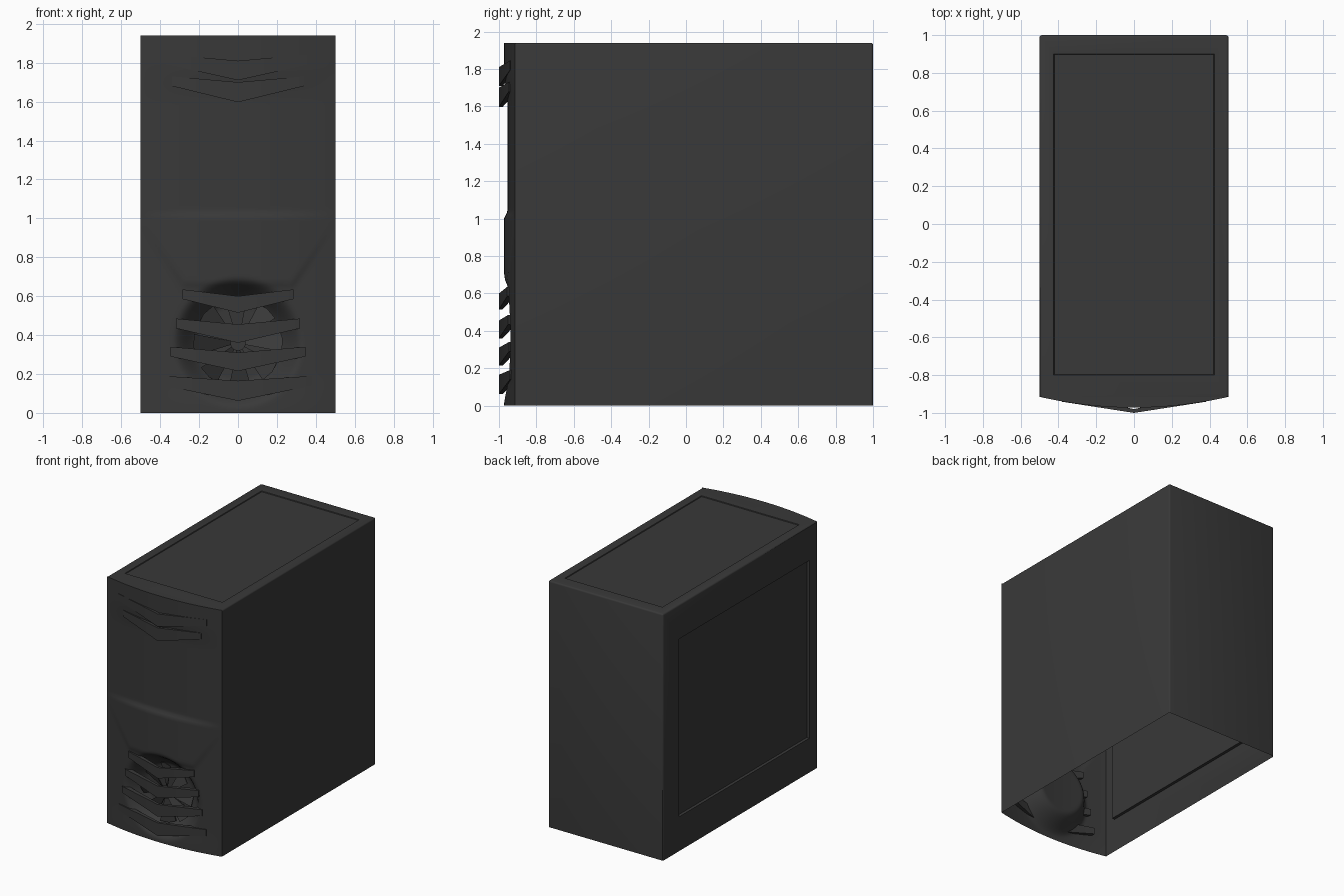
import bpy, bmesh, math
from mathutils import Vector, Matrix

if "Cube" in bpy.data.objects:
    bpy.data.objects.remove(bpy.data.objects["Cube"])

W, H, YF = 0.5, 1.94, -0.915          # half width, height, front seam
FAN = (0.0, 0.36)                     # fan centre (x, z)

black = bpy.data.materials.new("black_plastic")
black.diffuse_color = (0.04, 0.04, 0.04, 1)
black.use_nodes = True
black.node_tree.nodes["Principled BSDF"].inputs["Base Color"].default_value = black.diffuse_color


def finish(bm, name, angle=30):
    me = bpy.data.meshes.new(name)
    bmesh.ops.recalc_face_normals(bm, faces=bm.faces[:])
    bm.to_mesh(me)
    bm.free()
    ob = bpy.data.objects.new(name, me)
    bpy.context.collection.objects.link(ob)
    me.materials.append(black)
    bpy.ops.object.select_all(action='DESELECT')
    bpy.context.view_layer.objects.active = ob
    ob.select_set(True)
    bpy.ops.object.shade_smooth_by_angle(angle=math.radians(angle))
    return ob


def smooth(a, b, t):
    t = min(max((t - a) / (b - a), 0), 1)
    return t * t * (3 - 2 * t)


def sunken_panel(bm, face, corner, step):
    """Inset a face to given corners, then sink it along step."""
    bmesh.ops.inset_individual(bm, faces=[face], thickness=0.05)
    for v in face.verts:
        v.co = corner(v.co)
    bmesh.ops.inset_individual(bm, faces=[face], thickness=0.004)
    for v in face.verts:
        v.co += Vector(step)


# case shell: open underneath and at the front, with a sunken top and left panel
bm = bmesh.new()
bmesh.ops.create_cube(bm, size=1)
for v in bm.verts:
    v.co = (v.co.x * 2 * W, 1 if v.co.y > 0 else YF, H if v.co.z > 0 else 0)
bm.normal_update()
bmesh.ops.delete(bm, geom=[f for f in bm.faces if f.normal.z < -.9 or f.normal.y < -.9],
                 context='FACES_ONLY')
bm.normal_update()
top = next(f for f in bm.faces if f.normal.z > .9)
left = next(f for f in bm.faces if f.normal.x < -.9)
sunken_panel(bm, top, lambda c: Vector((math.copysign(.425, c.x), .9 if c.y > 0 else -.8, H)),
             (0, 0, -.006))
sunken_panel(bm, left, lambda c: Vector((-W, .8 if c.y > 0 else -.82, 1.67 if c.z > 1 else .27)),
             (.02, 0, 0))


def outer_edge(e):
    a, b = (v.co for v in e.verts)
    hits = [abs(abs(a.x) - W) < 1e-4 and abs(a.x - b.x) < 1e-4,
            a.y > .999 and b.y > .999, a.z > H - .001 and b.z > H - .001]
    return sum(hits) == 2


bmesh.ops.bevel(bm, geom=[e for e in bm.edges if outer_edge(e)], offset=.012,
                segments=3, profile=.5, affect='EDGES')
finish(bm, "case_shell")


# front panel: bowed sheet with a shallow middle band and a round fan well
def front_y(x, z):
    bow = 1 - (x / W) ** 2
    y = YF - .057 * bow
    y += .017 * bow * smooth(1.0, 1.04, z) * (1 - smooth(1.6, 1.8, z))
    flare = .68 + max(abs(x) - .28, 0) * 1.45         # diagonal crease
    y += .012 * bow * (1 - smooth(flare - .05, flare, z)) * smooth(.0, .2, z)
    r = math.hypot(x - FAN[0], z - FAN[1])
    return y + .13 * (1 - smooth(.19, .34, r))


NX, NZ = 64, 124
bm = bmesh.new()
grid = []
for j in range(NZ + 1):
    z = H * j / NZ
    grid.append([bm.verts.new((x, front_y(x, z), z))
                 for x in (-W + 2 * W * i / NX for i in range(NX + 1))])
for j in range(NZ):
    for i in range(NX):
        bm.faces.new((grid[j][i], grid[j][i + 1], grid[j + 1][i + 1], grid[j + 1][i]))
# cap closing the bow at the top
rim = [bm.verts.new((v.co.x, YF, H)) for v in grid[-1][1:-1]]
bm.faces.new(grid[-1] + rim[::-1])
finish(bm, "front_panel", 40)


# chevron grille bars: half width, end top z, centre top z, centre bottom z
def chevron(name, w, z_end, z_top, z_bot):
    y_end = -1 + .155 * w
    h = .05
    front = [(-w, y_end, z_end), (0, -1, z_top), (w, y_end, z_end),
             (w, y_end, z_end - h), (0, -1, z_bot), (-w, y_end, z_end - h)]
    bm = bmesh.new()
    a = [bm.verts.new(p) for p in front]
    b = [bm.verts.new((x, y + (.02 if x == 0 else .04), z)) for x, y, z in front]
    for vs, flip in ((a, 1), (b, -1)):
        bm.faces.new([vs[k] for k in (0, 1, 4, 5)][::flip])
        bm.faces.new([vs[k] for k in (1, 2, 3, 4)][::flip])
    for k in range(6):
        n = (k + 1) % 6
        bm.faces.new((a[n], a[k], b[k], b[n]))
    finish(bm, name)


for n, dims in enumerate([(.385, 1.845, 1.81, 1.71), (.34, 1.73, 1.70, 1.597),
                          (.285, .635, .60, .515), (.32, .485, .455, .36),
                          (.347, .34, .31, .215), (.38, .19, .165, .062)]):
    chevron(f"grille_bar_{n + 1}", *dims)

# fan: hub and pitched blades
bm = bmesh.new()
place = Matrix.Translation((FAN[0], -.885, FAN[1]))
bmesh.ops.create_cone(bm, cap_ends=True, segments=24, radius1=.04, radius2=.04, depth=.04,
                      matrix=place @ Matrix.Rotation(math.pi / 2, 4, 'X'))
BLADES = 8
for k in range(BLADES):
    turn = place @ Matrix.Rotation(2 * math.pi * k / BLADES, 4, 'Y')
    outline = [(.03, -.012, -.008), (.03, .012, .008), (.215, .02, .065), (.23, 0, .02),
               (.225, -.02, -.045)]
    near = [bm.verts.new(turn @ Vector(p)) for p in outline]
    far = [bm.verts.new(turn @ Vector((x, y + .008, z))) for x, y, z in outline]
    bm.faces.new(near)
    bm.faces.new(far[::-1])
    for i in range(5):
        j = (i + 1) % 5
        bm.faces.new((near[j], near[i], far[i], far[j]))
finish(bm, "fan")
